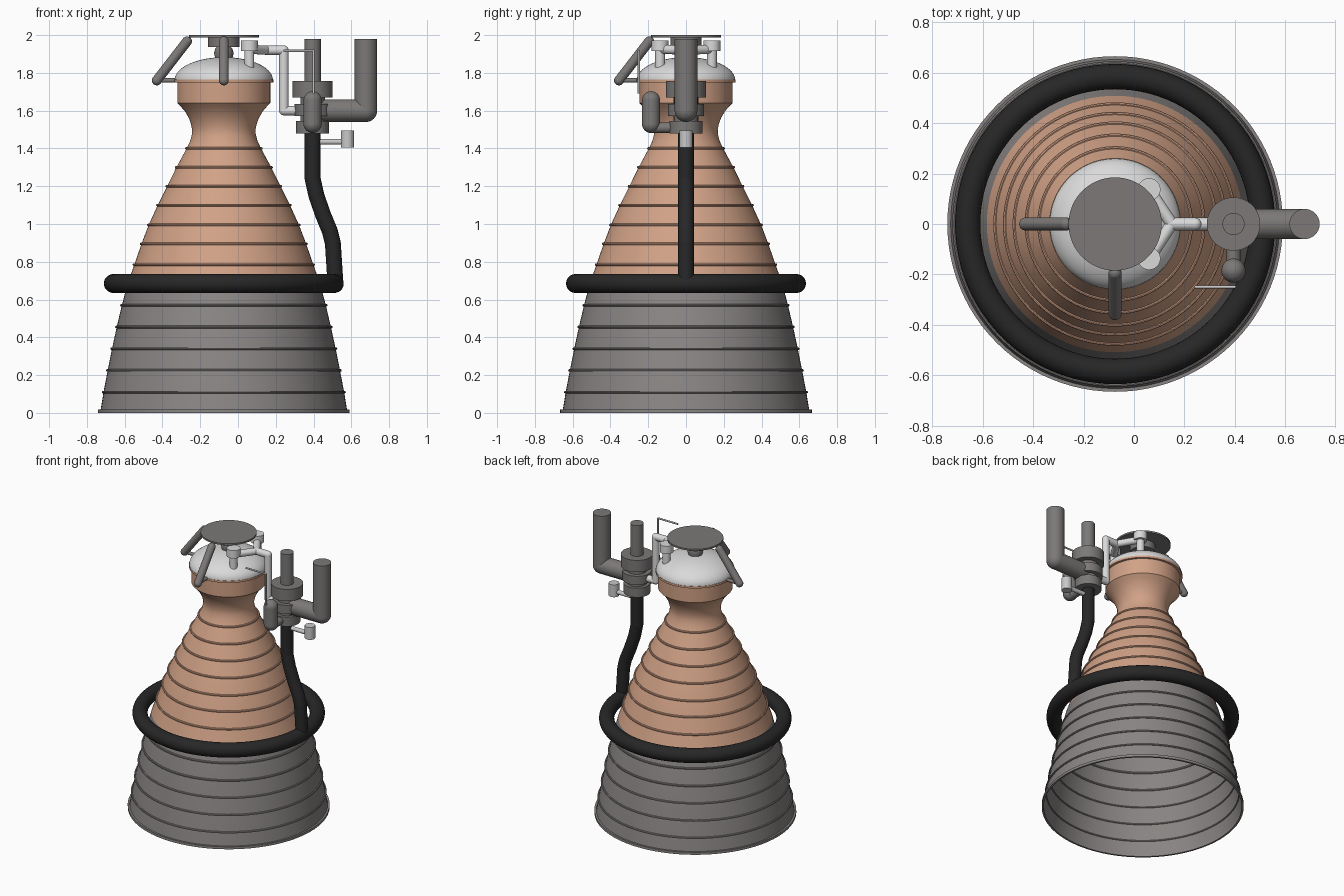
import bpy, bmesh, math
from mathutils import Vector

if "Cube" in bpy.data.objects:
    bpy.data.objects.remove(bpy.data.objects["Cube"])

AX = -0.075   # engine axis x
PX = 0.395    # turbopump axis x


def material(name, rgb):
    m = bpy.data.materials.new(name)
    m.diffuse_color = (*rgb, 1)
    m.use_nodes = True
    m.node_tree.nodes["Principled BSDF"].inputs["Base Color"].default_value = m.diffuse_color
    return m


COPPER = material("copper", (0.64, 0.36, 0.24))
NOZZLE = material("nozzle_grey", (0.25, 0.235, 0.23))
METAL = material("pump_grey", (0.20, 0.19, 0.185))
WHITE = material("dome_white", (0.70, 0.70, 0.70))
PALE = material("pale_pipe_grey", (0.58, 0.58, 0.58))
BLACK = material("black", (0.02, 0.02, 0.02))


def finish(name, bm, mat):
    me = bpy.data.meshes.new(name)
    bm.to_mesh(me)
    bm.free()
    me.materials.append(mat)
    me.shade_smooth()
    me.set_sharp_from_angle(angle=math.radians(32))
    ob = bpy.data.objects.new(name, me)
    bpy.context.collection.objects.link(ob)
    return ob


def lathe(name, profile, mat, cx=AX, cy=0.0, n=96, closed=False):
    """Spin (radius, z) points, listed from the bottom up, round a vertical axis."""
    bm = bmesh.new()
    rings = [[bm.verts.new((cx + r * math.cos(math.tau * j / n),
                            cy + r * math.sin(math.tau * j / n), z))
              for j in range(n)] for r, z in profile]
    pairs = list(zip(rings, rings[1:]))
    if closed:
        pairs.append((rings[-1], rings[0]))
    for a, b in pairs:
        for j in range(n):
            k = (j + 1) % n
            bm.faces.new((a[j], a[k], b[k], b[j]))
    bmesh.ops.remove_doubles(bm, verts=bm.verts, dist=1e-5)
    return finish(name, bm, mat)


def ring(name, R, z, r, mat, n=96, m=16):
    """Torus round the engine axis."""
    pts = [(R + r * math.cos(math.tau * i / m), z + r * math.sin(math.tau * i / m))
           for i in range(m)]
    return lathe(name, pts, mat, n=n, closed=True)


def drum(name, r, z0, z1, mat, cx=PX, cy=0.0, n=48):
    return lathe(name, [(0, z0), (r, z0), (r, z1), (0, z1)], mat, cx, cy, n)


def pipe(name, pts, r, mat, round_ends=False, n=32):
    """Straight tube sections with ball joints at the bends."""
    bm = bmesh.new()
    pts = [Vector(p) for p in pts]
    for a, b in zip(pts, pts[1:]):
        d = b - a
        rot = d.to_track_quat('Z', 'Y').to_matrix().to_4x4()
        rot.translation = (a + b) / 2
        bmesh.ops.create_cone(bm, cap_ends=True, segments=n, radius1=r, radius2=r,
                              depth=d.length, matrix=rot)
    for p in (pts if round_ends else pts[1:-1]):
        new = bmesh.ops.create_uvsphere(bm, u_segments=n, v_segments=n // 2, radius=r)
        bmesh.ops.translate(bm, verts=new["verts"], vec=p)
    return finish(name, bm, mat)


# Nozzle skirt and chamber
SKIRT = [(0.655, 0.0), (0.637, 0.11), (0.615, 0.225), (0.592, 0.34),
         (0.567, 0.455), (0.540, 0.57), (0.509, 0.687)]
CHAMBER = [(0.509, 0.687), (0.474, 0.785), (0.436, 0.895), (0.398, 0.995), (0.350, 1.10),
           (0.300, 1.20), (0.251, 1.30), (0.197, 1.40), (0.178, 1.44), (0.169, 1.475),
           (0.168, 1.50), (0.174, 1.53), (0.185, 1.56), (0.205, 1.595), (0.228, 1.622),
           (0.246, 1.64), (0.246, 1.755), (0.0, 1.755)]
lathe("nozzle_skirt", SKIRT, NOZZLE)
lathe("combustion_chamber", CHAMBER, COPPER)
lathe("nozzle_rim", [(0.653, 0.0), (0.666, 0.0), (0.666, 0.018), (0.653, 0.018)],
      NOZZLE, closed=True)

# Stiffening bands
for i, (r, z) in enumerate(SKIRT[1:6]):
    ring(f"skirt_band_{i + 1}", r + 0.002, z, 0.007, NOZZLE, m=8)
for i, (r, z) in enumerate(CHAMBER[1:8]):
    ring(f"chamber_band_{i + 1}", r + 0.002, z, 0.007, COPPER, m=8)

# Exhaust manifold and its feed pipe
ring("exhaust_manifold", 0.585, 0.685, 0.05, BLACK, m=28)
pipe("exhaust_duct", [(PX, 0, 1.49), (PX, 0, 1.24), (0.415, 0, 1.15), (0.45, 0, 1.05),
                      (0.487, 0, 0.96), (0.502, 0, 0.90), (0.515, 0, 0.70)], 0.042, BLACK)

# Injector dome with flange
lathe("chamber_flange", [(0.24, 1.75), (0.262, 1.75), (0.262, 1.765), (0.24, 1.765)],
      COPPER, closed=True)
dome = [(0.26 * math.cos(a), 1.763 + 0.12 * math.sin(a))
        for a in (math.pi / 2 * i / 14 for i in range(14))]
lathe("injector_dome", dome + [(0, 1.883)], WHITE)

# Gimbal mount
lathe("gimbal_ball", [(0, 1.87), (0.045, 1.875), (0.052, 1.905), (0.045, 1.93), (0.03, 1.945)],
      METAL, n=48)
drum("gimbal_block", 0.083, 1.937, 1.99, METAL, cx=AX)
drum("mounting_plate", 0.185, 1.988, 2.0, METAL, cx=AX, n=96)

# Two steering actuators, one to the left and one to the front
for label, dx, dy in (("left", -1, 0), ("front", 0, -1)):
    def at(d, z):
        return (AX + dx * d, dy * d, z)
    pipe(f"{label}_actuator", [at(0.195, 1.967), at(0.355, 1.76)], 0.026, METAL, True)
    pipe(f"{label}_actuator_bracket", [at(0.355, 1.76), at(0.25, 1.76)], 0.012, METAL)

# Propellant valves on the dome, joined by a forked feed pipe
for label, s in (("front", -1), ("back", 1)):
    drum(f"{label}_valve_stem", 0.026, 1.82, 1.93, WHITE, 0.06, s * 0.137, 32)
    drum(f"{label}_valve_body", 0.045, 1.915, 1.972, WHITE, 0.06, s * 0.137, 32)
    pipe(f"{label}_valve_branch", [(0.06, s * 0.137, 1.925), (0.15, 0, 1.92)], 0.024, WHITE)
pipe("feed_pipe", [(0.15, 0, 1.92), (0.243, 0, 1.92), (0.243, 0, 1.60), (0.33, 0, 1.60)],
     0.025, WHITE, True)

# Turbopump stack
drum("pump_inlet", 0.044, 1.74, 1.98, METAL)
drum("pump_upper_housing", 0.106, 1.67, 1.756, METAL)
drum("pump_core", 0.065, 1.49, 1.70, METAL)
drum("pump_middle_housing", 0.095, 1.572, 1.635, METAL)
drum("pump_lower_housing", 0.088, 1.478, 1.545, METAL)
pipe("side_inlet_pipe", [(PX, 0, 1.60), (0.677, 0, 1.60), (0.677, 0, 1.98)], 0.06, METAL)

# Gas generator beside the pump, with its thin line
pipe("gas_generator", [(PX, -0.185, 1.53), (PX, -0.185, 1.655)], 0.048, METAL, True)
pipe("gas_generator_link", [(PX, 0, 1.51), (PX, -0.185, 1.51)], 0.028, METAL)
pipe("thin_line", [(0.24, -0.25, 1.917), (0.40, -0.25, 1.917), (0.40, -0.25, 1.69)],
     0.006, PALE, n=12)

# Small starter canister
pipe("canister_pipe", [(PX, 0, 1.435), (0.58, 0, 1.435)], 0.015, PALE, n=20)
drum("starter_canister", 0.035, 1.405, 1.495, PALE, cx=0.58, n=32)
